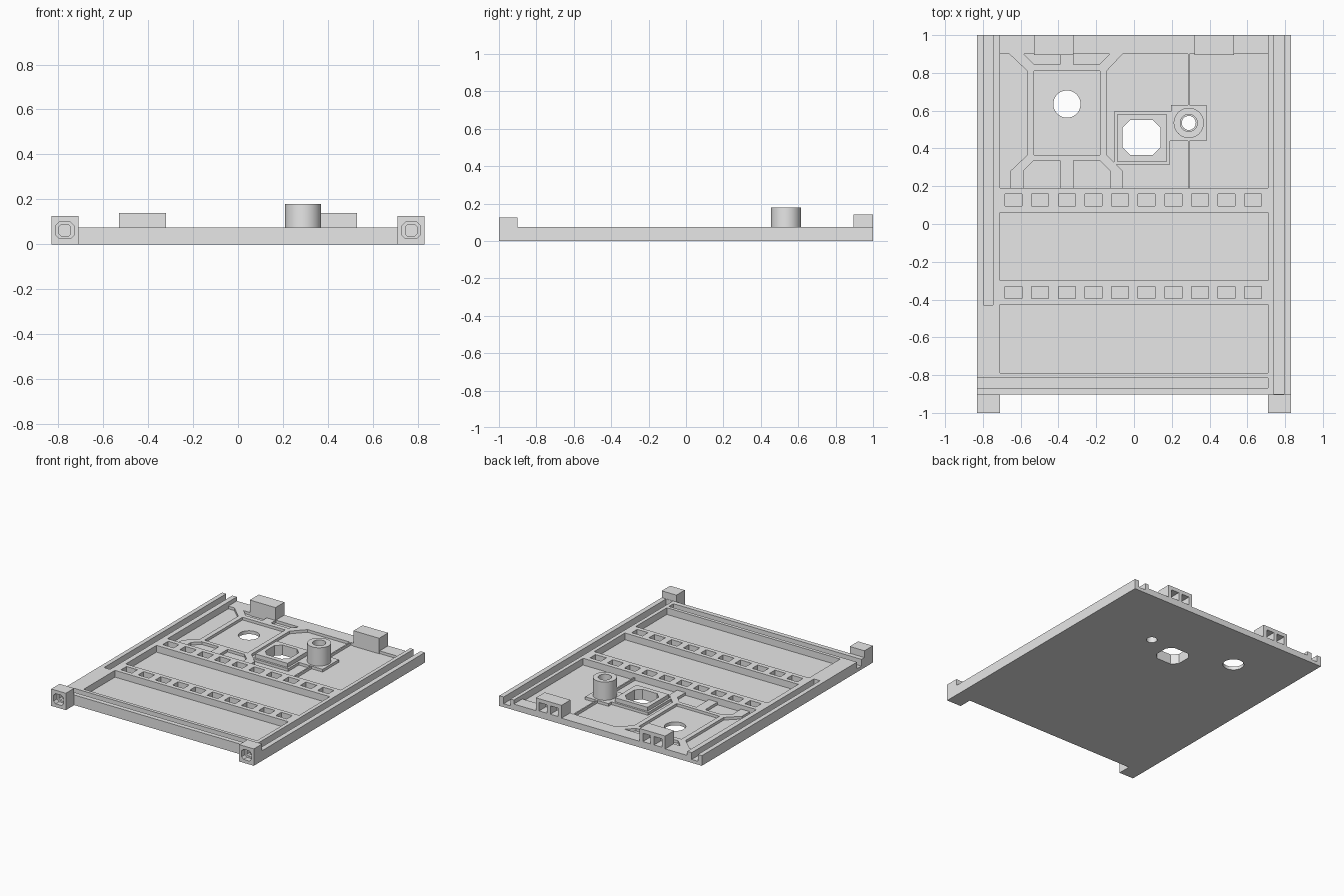
import bpy, bmesh, math
from mathutils import Vector

if "Cube" in bpy.data.objects:
    bpy.data.objects.remove(bpy.data.objects["Cube"], do_unlink=True)

grey = bpy.data.materials.new("light_grey")
grey.use_nodes = True
grey.diffuse_color = (0.8, 0.8, 0.8, 1)
grey.node_tree.nodes["Principled BSDF"].inputs["Base Color"].default_value = (0.8, 0.8, 0.8, 1)

FLOOR, RIB, TOP, OVER = 0.025, 0.045, 0.075, 0.3


def rect(x0, x1, y0, y1, c=0.0):
    """Rectangle outline, with chamfered corners when c is set."""
    if not c:
        return [(x0, y0), (x1, y0), (x1, y1), (x0, y1)]
    return [(x0 + c, y0), (x1 - c, y0), (x1, y0 + c), (x1, y1 - c),
            (x1 - c, y1), (x0 + c, y1), (x0, y1 - c), (x0, y0 + c)]


def circle(x, y, r, n=48):
    return [(x + r * math.cos(2 * math.pi * i / n), y + r * math.sin(2 * math.pi * i / n))
            for i in range(n)]


def solid(name, prisms, along="z"):
    """One object from prisms given as (outline, low, high)."""
    bm = bmesh.new()
    for outline, low, high in prisms:
        def place(p, h):
            return Vector((p[0], p[1], h)) if along == "z" else Vector((p[0], h, p[1]))
        face = bm.faces.new([bm.verts.new(place(p, low)) for p in outline])
        geom = bmesh.ops.extrude_face_region(bm, geom=[face])["geom"]
        shift = place((0, 0), high - low)
        bmesh.ops.translate(bm, vec=shift, verts=[v for v in geom if isinstance(v, bmesh.types.BMVert)])
    bmesh.ops.recalc_face_normals(bm, faces=bm.faces)
    mesh = bpy.data.meshes.new(name)
    bm.to_mesh(mesh)
    bm.free()
    mesh.materials.append(grey)
    obj = bpy.data.objects.new(name, mesh)
    bpy.context.collection.objects.link(obj)
    return obj


def cut(obj, prisms, along="z"):
    """Subtract prisms from the object and bake the result."""
    cutter = solid("cutter", prisms, along)
    cutter.hide_render = True
    mod = obj.modifiers.new("cut", "BOOLEAN")
    mod.operation, mod.solver, mod.object = "DIFFERENCE", "EXACT", cutter
    bpy.context.view_layer.update()
    baked = bpy.data.meshes.new_from_object(obj.evaluated_get(bpy.context.evaluated_depsgraph_get()))
    obj.modifiers.clear()
    obj.data = baked
    bpy.data.objects.remove(cutter, do_unlink=True)


# Through holes shared by the plate and the raised parts
round_hole = circle(-0.355, 0.635, 0.072)
window = rect(-0.06, 0.14, 0.365, 0.55, 0.04)
bore = circle(0.29, 0.535, 0.037)

# Base plate: main pockets, slot rows, rail grooves and front groove
plate = solid("base_plate", [(rect(-0.83, 0.83, -0.902, 1.0), 0, TOP)])
pockets = [rect(-0.71, 0.71, -0.79, -0.425), rect(-0.71, 0.71, -0.3, 0.06),
           rect(-0.797, -0.747, -0.43, 1.1), rect(0.738, 0.794, -0.9, 1.1),
           rect(-0.9, 0.71, -0.867, -0.815)]
for row in (-0.362, 0.126):
    for i in range(10):
        x = -0.638 + 0.141 * i
        pockets.append(rect(x - 0.045, x + 0.045, row - 0.032, row + 0.032))
cut(plate, [(p, FLOOR, OVER) for p in pockets] + [(rect(-0.71, 0.71, 0.19, 1.1), RIB, OVER)])

# Rear bay: shallow pockets leave the low ribs standing
bays = [rect(-0.53, -0.18, 0.365, 0.81),
        [(-0.71, 0.19), (-0.655, 0.19), (-0.655, 0.28), (-0.565, 0.365), (-0.565, 0.81),
         (-0.66, 0.9), (-0.71, 0.9)],
        [(-0.06, 0.9), (-0.145, 0.81), (-0.145, 0.365), (-0.105, 0.325), (-0.105, 0.595),
         (0.195, 0.595), (0.195, 0.63), (0.285, 0.63), (0.285, 0.9)],
        [(-0.06, 0.19), (-0.06, 0.28), (-0.095, 0.315), (0.19, 0.315), (0.19, 0.44),
         (0.285, 0.44), (0.285, 0.19)],
        [(0.295, 0.19), (0.295, 0.44), (0.385, 0.44), (0.385, 0.63), (0.295, 0.63),
         (0.295, 0.9), (0.71, 0.9), (0.71, 0.19)]]
for s in (-1, 1):
    def mirrored(points):
        return [(-0.356 + s * dx, y) for dx, y in points]
    bays.append(mirrored([(0.036, 0.9), (0.036, 0.845), (0.172, 0.845), (0.228, 0.9)]))
    bays.append(mirrored([(0.036, 0.19), (0.036, 0.335), (0.175, 0.335), (0.228, 0.283), (0.228, 0.19)]))
cut(plate, [(b, FLOOR, OVER) for b in bays])
cut(plate, [(h, -0.1, OVER) for h in (round_hole, window, bore)])

# Raised frame around the window
frame = solid("window_frame", [(rect(-0.09, 0.175, 0.33, 0.58), FLOOR + 0.01, TOP)])
cut(frame, [(window, -0.1, OVER)])

# Standing tube with a stepped bore
tube = solid("tube", [(circle(0.29, 0.535, 0.08), FLOOR + 0.01, 0.18)])
cut(tube, [(circle(0.29, 0.535, 0.045), RIB + 0.01, OVER)])
cut(tube, [(bore, -0.1, 0.1)])

# Front feet with stepped sockets, and rear blocks with twin openings
for side, s in (("right", -1), ("left", 1)):
    foot = solid("front_foot_" + side, [(rect(s * 0.77 - 0.06, s * 0.77 + 0.06, 0, 0.125), -1.0, -0.902)], "y")
    cut(foot, [(rect(s * 0.77 - 0.04, s * 0.77 + 0.04, 0.025, 0.1, 0.016), -1.1, -0.96)], "y")
    cut(foot, [(rect(s * 0.77 - 0.026, s * 0.77 + 0.026, 0.037, 0.088, 0.01), -1.1, -0.925)], "y")
    mid = s * 0.425
    block = solid("rear_block_" + side, [(rect(mid - 0.105, mid + 0.105, FLOOR, 0.14), 0.895, 1.0)], "y")
    cut(block, [(rect(mid + d - 0.032, mid + d + 0.032, 0.05, 0.112), 0.92, 1.1) for d in (-0.046, 0.046)], "y")

# Smooth the round walls only
bpy.ops.object.select_all(action="DESELECT")
for obj in (plate, tube):
    obj.select_set(True)
bpy.context.view_layer.objects.active = tube
bpy.ops.object.shade_smooth_by_angle(angle=math.radians(30))
